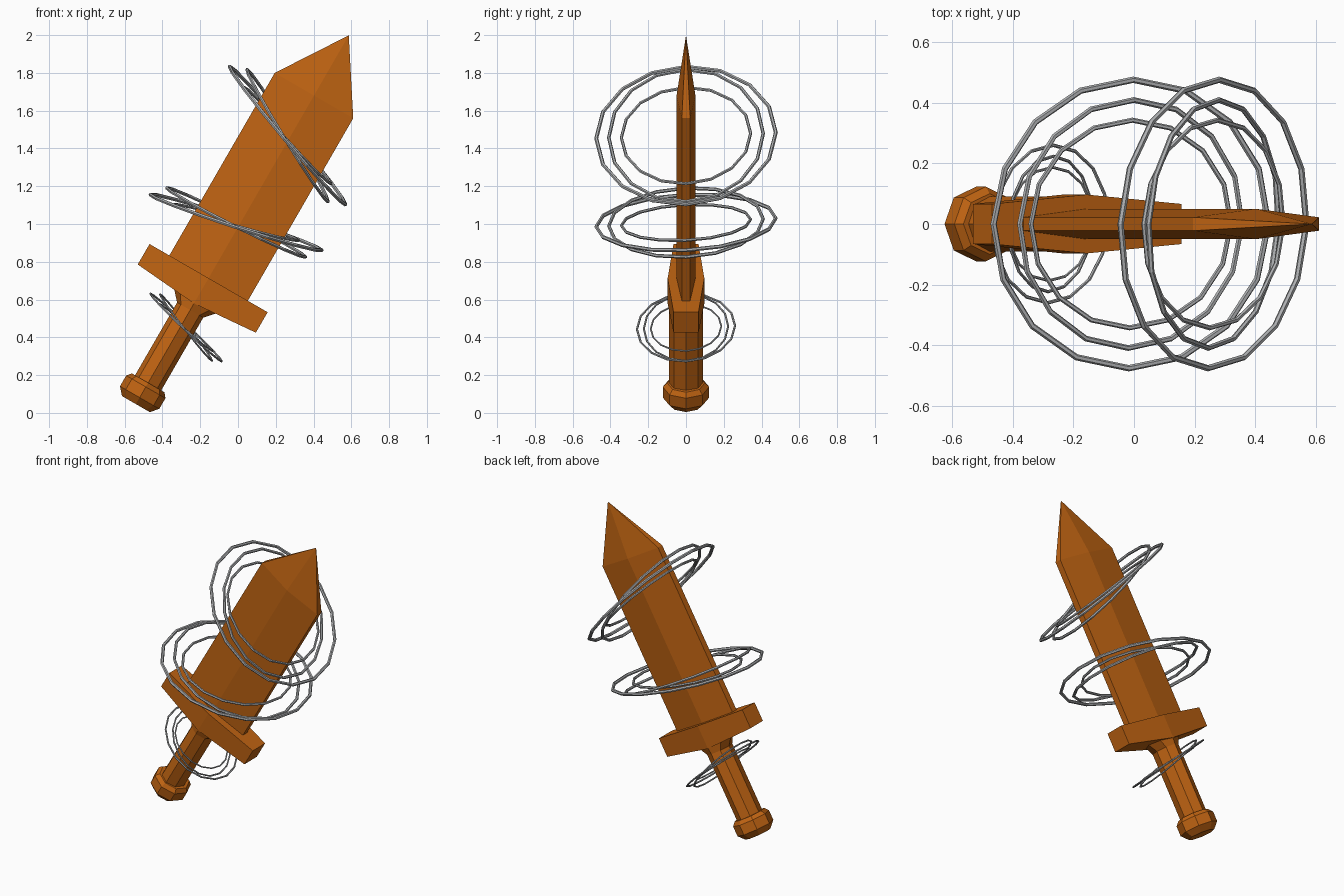
import bpy, bmesh, math

if "Cube" in bpy.data.objects:
    bpy.data.objects.remove(bpy.data.objects["Cube"])

TILT = math.radians(30)
ORIGIN = (-0.4257, 0, 0.2458)      # start of the sword axis


def material(name, col):
    m = bpy.data.materials.new(name)
    m.diffuse_color = (*col, 1)
    m.use_nodes = True
    m.node_tree.nodes["Principled BSDF"].inputs["Base Color"].default_value = m.diffuse_color
    return m


wood = material("orange_brown", (0.52, 0.125, 0.006))
grey = material("light_grey", (0.42, 0.43, 0.44))


def loft(name, sections):
    """Skin equal-length rings of points; a single point closes to a tip."""
    bm = bmesh.new()
    rings = [[bm.verts.new(p) for p in s] for s in sections]
    for a, b in zip(rings, rings[1:]):
        n = len(a)
        for i in range(n):
            j = (i + 1) % n
            if len(b) == 1:
                bm.faces.new((a[i], a[j], b[0]))
            else:
                bm.faces.new((a[i], a[j], b[j], b[i]))
    bm.faces.new(rings[0])
    if len(rings[-1]) > 1:
        bm.faces.new(rings[-1])
    bmesh.ops.recalc_face_normals(bm, faces=bm.faces)
    me = bpy.data.meshes.new(name)
    bm.to_mesh(me)
    bm.free()
    me.materials.append(wood)
    ob = bpy.data.objects.new(name, me)
    bpy.context.collection.objects.link(ob)
    ob.location = ORIGIN
    ob.rotation_euler = (0, TILT, 0)
    return ob


def octagon(z, rx, ry):
    return [(rx * math.cos(i * math.pi / 4), ry * math.sin(i * math.pi / 4), z)
            for i in range(8)]


# blade: flat-edged hexagonal section with a centre ridge, ending in a point
def blade_section(z):
    w, e, r = 0.24, 0.022, 0.05
    return [(w, -e, z), (w, e, z), (0, r, z), (-w, e, z), (-w, -e, z), (0, -r, z)]


loft("blade", [blade_section(0.5), blade_section(1.656), [(0, 0, 2.024)]])


# guard: bar that is deepest at its centre
def guard_section(x, d, low):
    return [(x, -d, low), (x, d, low), (x, d, 0.54), (x, -d, 0.54)]


loft("guard", [guard_section(-0.361, 0.066, 0.415), guard_section(0, 0.097, 0.385),
               guard_section(0.361, 0.066, 0.415)])

# grip with a flare under the guard
loft("grip", [octagon(-0.12, 0.08, 0.09), octagon(0.345, 0.08, 0.09),
              octagon(0.40, 0.13, 0.096)])

# pommel with bevelled rims
loft("pommel", [octagon(-0.23, 0.085, 0.085), octagon(-0.19, 0.12, 0.123),
                octagon(-0.125, 0.12, 0.123), octagon(-0.10, 0.10, 0.10)])

# floating rings: three tilted groups of three
groups = [("upper", (0.262, 0, 1.468), 0.476, 50, 0.0105),
          ("middle", (-0.01, 0, 1.008), 0.476, 18, 0.0105),
          ("lower", (-0.275, 0, 0.452), 0.260, 43.5, 0.006)]
for label, centre, radius, angle, tube in groups:
    for k, (scale, turn) in enumerate([(1, 0), (0.86, 8.5), (0.72, -2)]):
        bpy.ops.mesh.primitive_torus_add(
            major_segments=16, minor_segments=6,
            major_radius=radius * scale, minor_radius=tube * (1 - 0.1 * k),
            location=centre, rotation=(0.05, math.radians(angle + turn), 0))
        ring = bpy.context.object
        ring.name = f"{label}_ring_{k + 1}"
        ring.data.materials.append(grey)
        for p in ring.data.polygons:
            p.use_smooth = False
